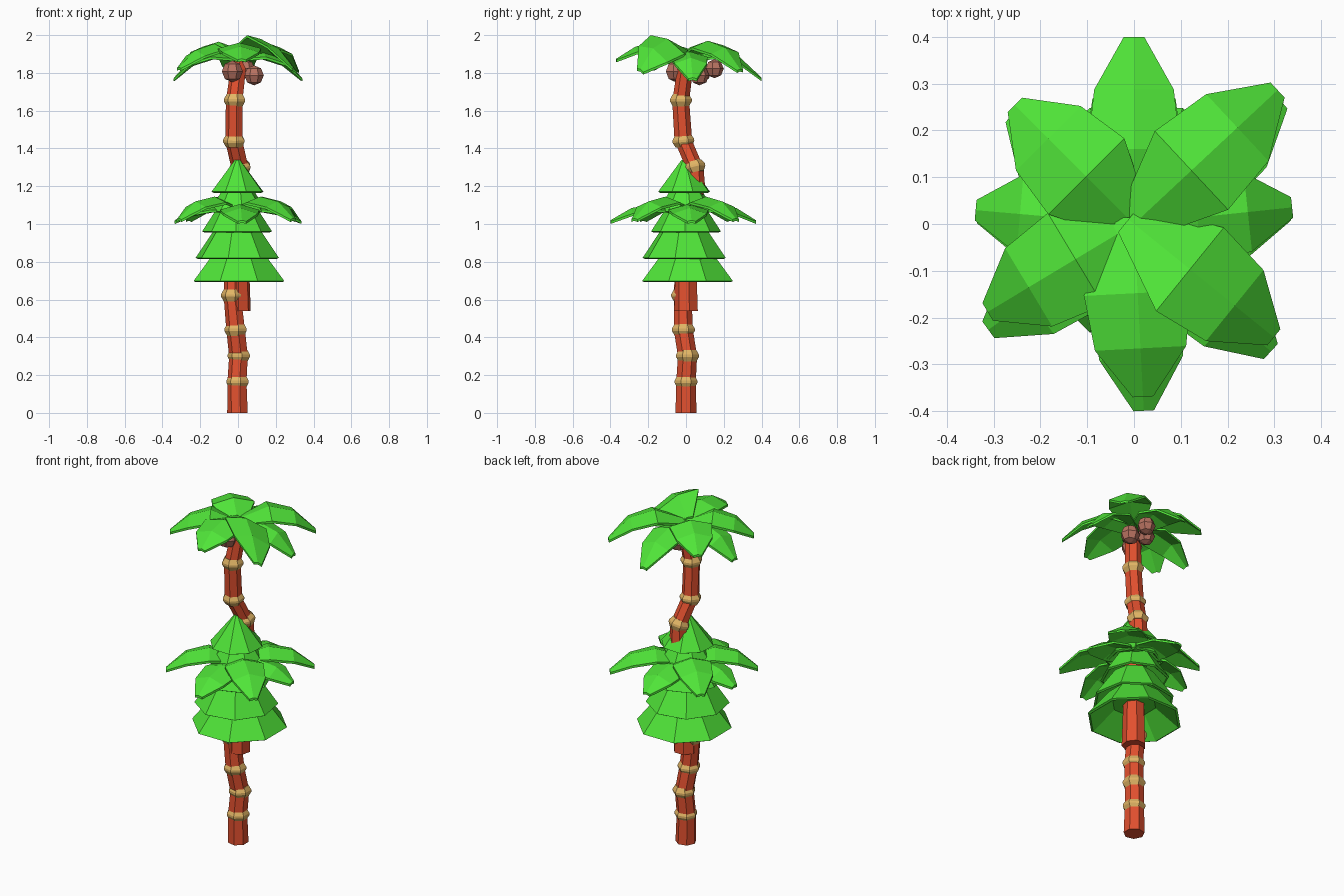
import bpy, bmesh
from math import sin, cos, pi, radians
from mathutils import Vector, Matrix

if "Cube" in bpy.data.objects:
    bpy.data.objects.remove(bpy.data.objects["Cube"])


def material(name, rgb):
    m = bpy.data.materials.new(name)
    m.diffuse_color = (*rgb, 1)
    m.use_nodes = True
    m.node_tree.nodes["Principled BSDF"].inputs["Base Color"].default_value = m.diffuse_color
    return m


GREEN = material("leaf_green", (0.08, 0.78, 0.04))
BARK = material("bark_red", (0.76, 0.08, 0.028))
TAN = material("ring_tan", (0.75, 0.46, 0.13))
BROWN = material("coconut_brown", (0.48, 0.17, 0.12))


def make_object(name, bm, mat):
    bmesh.ops.recalc_face_normals(bm, faces=bm.faces)
    me = bpy.data.meshes.new(name)
    bm.to_mesh(me)
    bm.free()
    me.materials.append(mat)
    ob = bpy.data.objects.new(name, me)
    bpy.context.collection.objects.link(ob)
    return ob


def loft(name, sections, sides, mat, turn=0.5):
    """Closed polygonal tube through (x, y, z, radius) sections."""
    bm = bmesh.new()
    rings = []
    for x, y, z, r in sections:
        rings.append([bm.verts.new((x + r * cos(2 * pi * (i + turn) / sides),
                                    y + r * sin(2 * pi * (i + turn) / sides), z))
                      for i in range(sides)])
    for a, b in zip(rings, rings[1:]):
        for i in range(sides):
            j = (i + 1) % sides
            bm.faces.new((a[i], a[j], b[j], b[i]))
    bm.faces.new(rings[0])
    bm.faces.new(rings[-1])
    return make_object(name, bm, mat)


def trunk_ring(name, x, y, z, r=0.055, tilt=(0, 0)):
    ob = loft(name, [(0, 0, -0.032, r - 0.008), (0, 0, -0.006, r + 0.007),
                     (0, 0, 0.006, r + 0.007), (0, 0, 0.032, r - 0.008)], 7, TAN)
    ob.location = (x, y, z)
    ob.rotation_euler = (tilt[0], tilt[1], 0)


def frond(name, angle, length, z_mid, width=0.105, drop=0.03, roll=0.0):
    """Folded leaf: a raised midrib with lower edges, bending down to the tip."""
    bm = bmesh.new()
    stations = (-0.04, 0.40, 0.72, 1.0)
    widths = (0.035, width, width * 0.85, 0.022)
    drops = (0.012, drop, drop, 0.006)
    a = radians(angle)
    out, side = Vector((cos(a), sin(a), 0)), Vector((-sin(a), cos(a), 0))
    rows = []
    for s, w, d, z in zip(stations, widths, drops, z_mid):
        p = Vector((0, 0, z)) + out * length * s
        rows.append([bm.verts.new(p + side * w * k + Vector((0, 0, -d * abs(k) + roll * w * k)))
                     for k in (-1, 0, 1)])
    for r, q in zip(rows, rows[1:]):
        for i in range(2):
            bm.faces.new((r[i], r[i + 1], q[i + 1], q[i]))
    # thicken downward: copy the sheet, lower it and bridge the border
    border = [tuple(e.verts) for e in bm.edges if e.is_boundary]
    geo = bmesh.ops.duplicate(bm, geom=bm.verts[:] + bm.edges[:] + bm.faces[:])
    vmap = geo["vert_map"]
    for v in geo["geom"]:
        if isinstance(v, bmesh.types.BMVert):
            v.co.z -= 0.013
    for v0, v1 in border:
        bm.faces.new((v0, v1, vmap[v1], vmap[v0]))
    return make_object(name, bm, GREEN)


# lower palm trunk and rings
loft("lower_palm_trunk", [(0, 0, 0, 0.057), (-0.003, 0, 0.165, 0.053), (0.005, 0.008, 0.30, 0.052),
                          (-0.01, -0.014, 0.44, 0.052), (-0.028, -0.018, 0.62, 0.048),
                          (-0.02, -0.01, 0.85, 0.046), (0, 0, 1.07, 0.04)], 7, BARK)
for i, p in enumerate([(0, 0, 0.165), (0.007, 0.008, 0.302), (-0.01, -0.014, 0.44),
                       (-0.028, -0.018, 0.622)]):
    trunk_ring(f"lower_palm_ring_{i}", *p)

# lower palm fronds
HIGH = (1.09, 1.145, 1.12, 1.03)
LOW = (1.08, 1.105, 1.085, 1.02)
for i, (ang, ln, z) in enumerate([(-87, 0.40, LOW), (-43, 0.40, HIGH), (5, 0.335, LOW),
                                  (40, 0.41, HIGH), (90, 0.37, LOW), (138, 0.35, HIGH),
                                  (176, 0.335, LOW), (-144, 0.385, HIGH)]):
    frond(f"lower_palm_frond_{i}", ang, ln, z)

# conifer trunk
loft("conifer_trunk", [(0.003, 0.003, 0.54, 0.066), (0, 0, 1.2, 0.045)], 7, BARK, 0.25)

# conifer skirts: hollow-bottomed cones, smaller towards the top
skirts = [(0.692, 0.85, 0.26, 0.14, 0.005, 0.008), (0.815, 0.99, 0.225, 0.11, -0.004, -0.01),
          (0.955, 1.10, 0.185, 0.095, -0.005, 0.0), (1.06, 1.20, 0.155, 0.07, 0.0, 0.0),
          (1.165, 1.34, 0.145, 0.014, -0.003, -0.01)]
for i, (z0, z1, r0, r1, x, y) in enumerate(skirts):
    loft(f"conifer_skirt_{i}", [(x, y, z0 + 0.10, max(r1 - 0.02, 0.05)), (x, y, z0, r0 - 0.012),
                                (x, y, z0 + 0.006, r0), (x, y, z1, r1)], 8, GREEN, 0.5 + 0.23 * i)

# upper palm trunk and rings
loft("upper_palm_trunk", [(0.01, 0.02, 1.04, 0.045), (0.012, 0.052, 1.20, 0.05), (0.012, 0.046, 1.30, 0.048),
                          (-0.02, -0.014, 1.44, 0.048), (-0.018, -0.028, 1.65, 0.046),
                          (0.003, -0.005, 1.82, 0.043), (0.003, 0, 1.865, 0.02)], 7, BARK)
for i, (p, t) in enumerate([((0.012, 0.045, 1.30), (0.25, -0.2)), ((-0.02, -0.014, 1.44), (0.1, 0)),
                            ((-0.016, -0.027, 1.655), (0, 0))]):
    trunk_ring(f"upper_palm_ring_{i}", *p, r=0.052, tilt=t)

# upper palm fronds: upright inner layer over a drooping outer layer
inner = [(-87, 0.37, (1.915, 1.96, 1.94, 1.875), 0), (43, 0.42, (1.90, 1.97, 1.935, 1.82), 0.05),
         (135, 0.36, (1.89, 1.965, 1.94, 1.86), 0), (-149, 0.365, (1.89, 1.955, 1.92, 1.83), 0),
         (-39, 0.385, (1.92, 1.98, 1.93, 1.82), -0.43)]
outer = [(90, 0.40), (6, 0.34), (175, 0.34)]
for i, (ang, ln, z, roll) in enumerate(inner):
    frond(f"upper_palm_inner_frond_{i}", ang, ln, z, width=0.115, roll=roll)
for i, (ang, ln) in enumerate(outer):
    frond(f"upper_palm_outer_frond_{i}", ang, ln, (1.885, 1.915, 1.88, 1.775), width=0.10)

# coconuts
for i, (x, y, z, r) in enumerate([(-0.03, -0.055, 1.808, 0.057), (0.085, 0.07, 1.787, 0.053),
                                  (0.04, 0.15, 1.822, 0.05), (-0.01, 0.085, 1.805, 0.05)]):
    bm = bmesh.new()
    bmesh.ops.create_uvsphere(bm, u_segments=7, v_segments=4, radius=r,
                              matrix=Matrix.Translation((x, y, z)))
    make_object(f"coconut_{i}", bm, BROWN)
